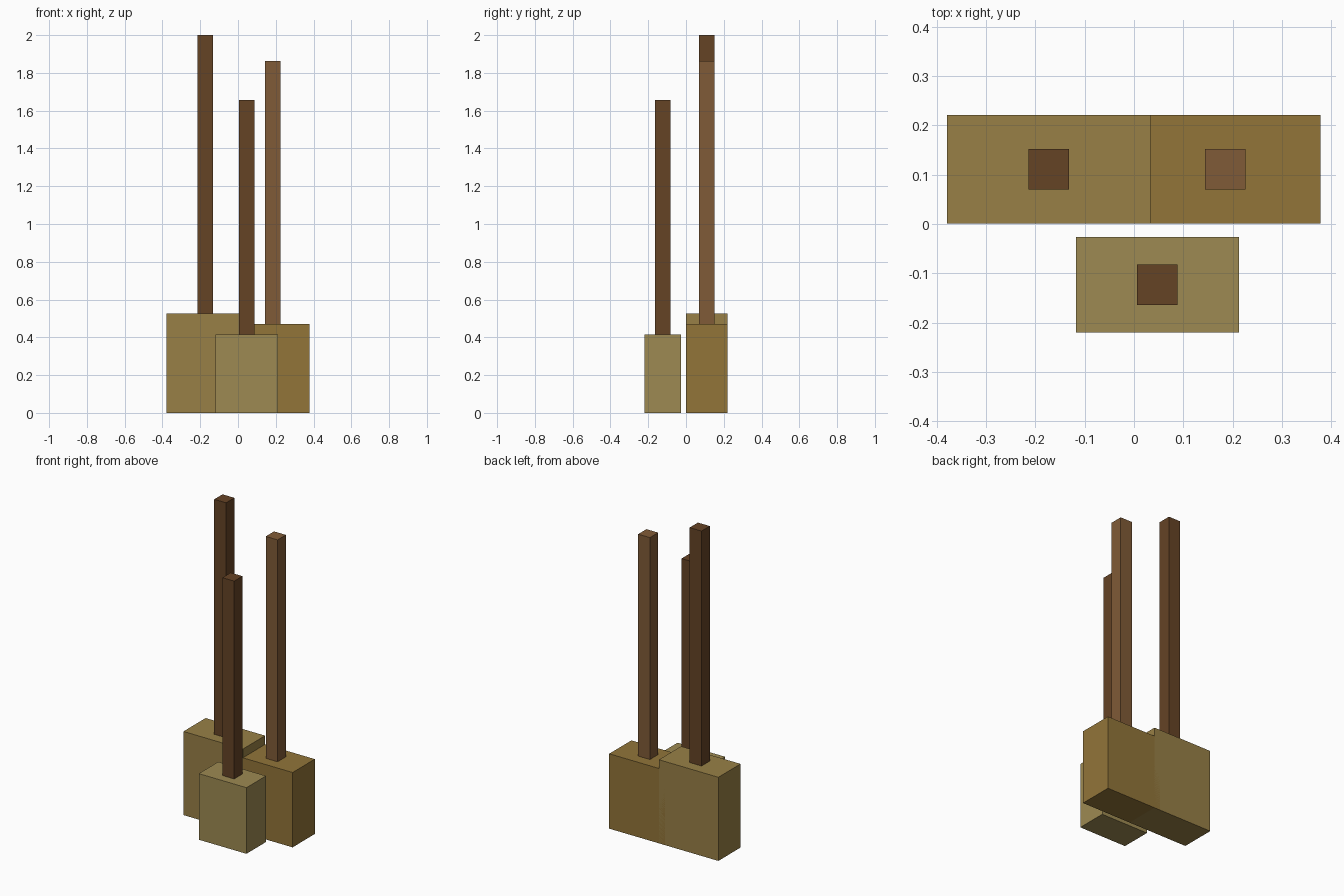
import bpy

if "Cube" in bpy.data.objects:
    bpy.data.objects.remove(bpy.data.objects["Cube"])


def material(name, rgb):
    # sRGB bytes to linear diffuse colour
    mat = bpy.data.materials.new(name)
    lin = [((c / 255 + 0.055) / 1.055) ** 2.4 for c in rgb]
    mat.diffuse_color = (*lin, 1)
    mat.use_nodes = True
    mat.node_tree.nodes["Principled BSDF"].inputs["Base Color"].default_value = mat.diffuse_color
    return mat


def box(name, center, size, mat):
    bpy.ops.mesh.primitive_cube_add(size=1, location=center)
    ob = bpy.context.object
    ob.name = name
    ob.scale = size
    bpy.ops.object.transform_apply(location=False, rotation=False, scale=True)
    ob.data.materials.append(mat)


dark_wood = material("dark_wood", (101, 67, 37))
light_wood = material("light_wood", (128, 91, 55))
POLE = 0.082

# name, x, y, head width, head depth, head height, pole top, head colour, pole material
posts = [
    ("left", -0.173, 0.111, 0.413, 0.22, 0.525, 2.0, (152, 128, 70), dark_wood),
    ("right", 0.185, 0.111, 0.387, 0.22, 0.47, 1.863, (146, 117, 57), light_wood),
    ("front", 0.0475, -0.1235, 0.331, 0.194, 0.415, 1.657, (157, 138, 82), dark_wood),
]

# Each block stands on the ground with a square pole rising from its top
for name, x, y, w, d, h, top, rgb, wood in posts:
    box(name + "_block", (x, y, h / 2), (w, d, h), material(name + "_block", rgb))
    box(name + "_pole", (x, y, (h + top) / 2), (POLE, POLE, top - h), wood)
